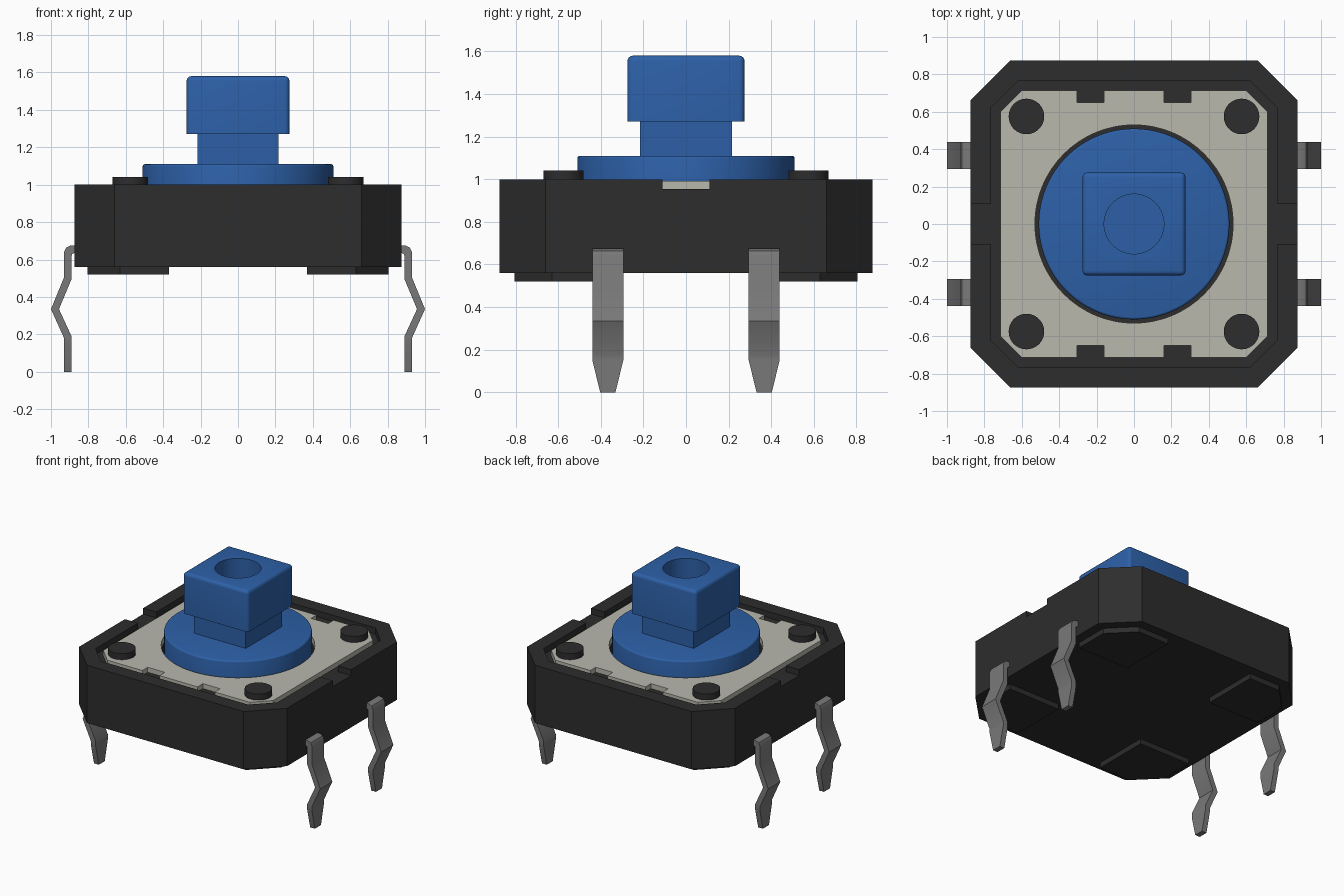
import bpy, bmesh, math
from mathutils import Matrix

if "Cube" in bpy.data.objects:
    bpy.data.objects.remove(bpy.data.objects["Cube"], do_unlink=True)


def material(name, rgb, rough=0.5):
    m = bpy.data.materials.new(name)
    m.use_nodes = True
    m.diffuse_color = (*rgb, 1)
    b = m.node_tree.nodes["Principled BSDF"]
    b.inputs["Base Color"].default_value = (*rgb, 1)
    b.inputs["Roughness"].default_value = rough
    return m


BLACK = material("black plastic", (0.026, 0.026, 0.026))
BLUE = material("blue plastic", (0.026, 0.118, 0.39))
BEIGE = material("beige plate", (0.485, 0.479, 0.423))
METAL = material("grey metal", (0.19, 0.19, 0.19))


def finish(name, bm, mat, smooth=False):
    bmesh.ops.recalc_face_normals(bm, faces=bm.faces)
    me = bpy.data.meshes.new(name)
    bm.to_mesh(me)
    bm.free()
    ob = bpy.data.objects.new(name, me)
    bpy.context.collection.objects.link(ob)
    me.materials.append(mat)
    if smooth:
        shade(ob)
    return ob


def activate(ob):
    bpy.ops.object.select_all(action="DESELECT")
    ob.select_set(True)
    bpy.context.view_layer.objects.active = ob


def shade(ob):
    activate(ob)
    bpy.ops.object.shade_smooth_by_angle(angle=math.radians(35))


def prism(name, pts, z0, z1, mat):
    bm = bmesh.new()
    f = bm.faces.new([bm.verts.new((x, y, z0)) for x, y in pts])
    up = bmesh.ops.extrude_face_region(bm, geom=[f])["geom"]
    for v in up:
        if isinstance(v, bmesh.types.BMVert):
            v.co.z = z1
    return finish(name, bm, mat)


def rect(x0, x1, y0, y1):
    return [(x0, y0), (x1, y0), (x1, y1), (x0, y1)]


def octagon(h, c):
    return [(h, -c), (h, c), (c, h), (-c, h), (-h, c), (-h, -c), (-c, -h), (c, -h)]


def cylinder(name, r, z0, z1, mat, x=0, y=0, seg=64, bevel=0.0):
    bm = bmesh.new()
    bmesh.ops.create_cone(bm, cap_ends=True, segments=seg, radius1=r, radius2=r, depth=z1 - z0,
                          matrix=Matrix.Translation((x, y, (z0 + z1) / 2)))
    if bevel:
        rim = [e for e in bm.edges if all(v.co.z > z1 - 1e-4 for v in e.verts)]
        bmesh.ops.bevel(bm, geom=rim, offset=bevel, segments=3, profile=0.5, affect="EDGES")
    return finish(name, bm, mat, True)


def cut(ob, cutter):
    cutter.hide_render = True
    mod = ob.modifiers.new("cut", "BOOLEAN")
    mod.operation, mod.solver, mod.object = "DIFFERENCE", "EXACT", cutter
    activate(ob)
    bpy.ops.object.modifier_apply(modifier=mod.name)
    bpy.data.objects.remove(cutter, do_unlink=True)


# Housing: chamfered block with a shallow pocket, button well and two side notches
housing = prism("housing", octagon(0.875, 0.66), 0.56, 1.0, BLACK)
cut(housing, prism("pocket_cutter", octagon(0.765, 0.62), 0.955, 1.1, BLACK))
cut(housing, cylinder("well_cutter", 0.53, 0.85, 1.1, BLACK))
for s in (-1, 1):
    a, b = sorted((0.74 * s, 0.95 * s))
    cut(housing, prism("notch_cutter", rect(a, b, -0.11, 0.11), 0.955, 1.1, BLACK))
shade(housing)

# Cover plate with a round opening and four edge slots
plate = prism("cover_plate", octagon(0.715, 0.6), 0.95, 0.993, BEIGE)
cut(plate, cylinder("opening_cutter", 0.53, 0.9, 1.1, BEIGE))
for sx in (-1, 1):
    for sy in (-1, 1):
        xs = sorted((0.16 * sx, 0.305 * sx))
        ys = sorted((0.65 * sy, 0.75 * sy))
        cut(plate, prism("slot_cutter", rect(*xs, *ys), 0.9, 1.1, BEIGE))
shade(plate)

# Button: round flange, square neck and hollow square cap
cylinder("button_flange", 0.51, 0.85, 1.11, BLUE, seg=96, bevel=0.012)
prism("button_neck", rect(-0.217, 0.217, -0.217, 0.217), 1.09, 1.275, BLUE)

bm = bmesh.new()
bmesh.ops.create_cube(bm, size=1, matrix=Matrix.Translation((0, 0, 1.425))
                      @ Matrix.Diagonal((0.55, 0.55, 0.31, 1)))
edges = [e for e in bm.edges if any(v.co.z > 1.5 for v in e.verts)]
bmesh.ops.bevel(bm, geom=edges, offset=0.025, segments=4, profile=0.5, affect="EDGES")
cap = finish("button_cap", bm, BLUE)
cut(cap, cylinder("bore_cutter", 0.16, 1.2, 1.7, BLUE))
shade(cap)

# Terminal stations: outer (x, z), inner (x, z), half width
STATIONS = [
    ((0.85, 0.675), (0.85, 0.635), 0.0725),
    ((0.895, 0.675), (0.875, 0.635), 0.0725),
    ((0.919, 0.664), (0.886, 0.63), 0.0725),
    ((0.93, 0.64), (0.89, 0.62), 0.0725),
    ((0.93, 0.505), (0.89, 0.495), 0.0725),
    ((1.0, 0.335), (0.957, 0.335), 0.0725),
    ((0.93, 0.18), (0.89, 0.19), 0.0725),
    ((0.93, 0.15), (0.89, 0.15), 0.0725),
    ((0.93, 0.0), (0.89, 0.0), 0.036),
]


def terminal(name, sx, yc):
    bm = bmesh.new()
    rings = []
    for (ox, oz), (ix, iz), w in STATIONS:
        rings.append([bm.verts.new((sx * x, yc + y, z)) for x, y, z in
                      ((ox, -w, oz), (ox, w, oz), (ix, w, iz), (ix, -w, iz))])
    for r, t in zip(rings, rings[1:]):
        for i in range(4):
            j = (i + 1) % 4
            bm.faces.new((r[i], r[j], t[j], t[i]))
    bm.faces.new(rings[0])
    bm.faces.new(rings[-1])
    finish(name, bm, METAL, True)


# Repeated corner parts: rivets, standoff feet and terminals
for sx, side in ((1, "left"), (-1, "right")):
    for sy, end in ((-1, "front"), (1, "back")):
        tag = f"{end}_{side}"
        cylinder(f"rivet_{tag}", 0.095, 0.95, 1.04, BLACK, 0.575 * sx, 0.575 * sy, seg=40)
        foot = [(0.37, 0.37), (0.805, 0.37), (0.805, 0.63), (0.63, 0.805), (0.37, 0.805)]
        prism(f"foot_{tag}", [(x * sx, y * sy) for x, y in foot], 0.52, 0.57, BLACK)
        terminal(f"terminal_{tag}", sx, 0.367 * sy)
